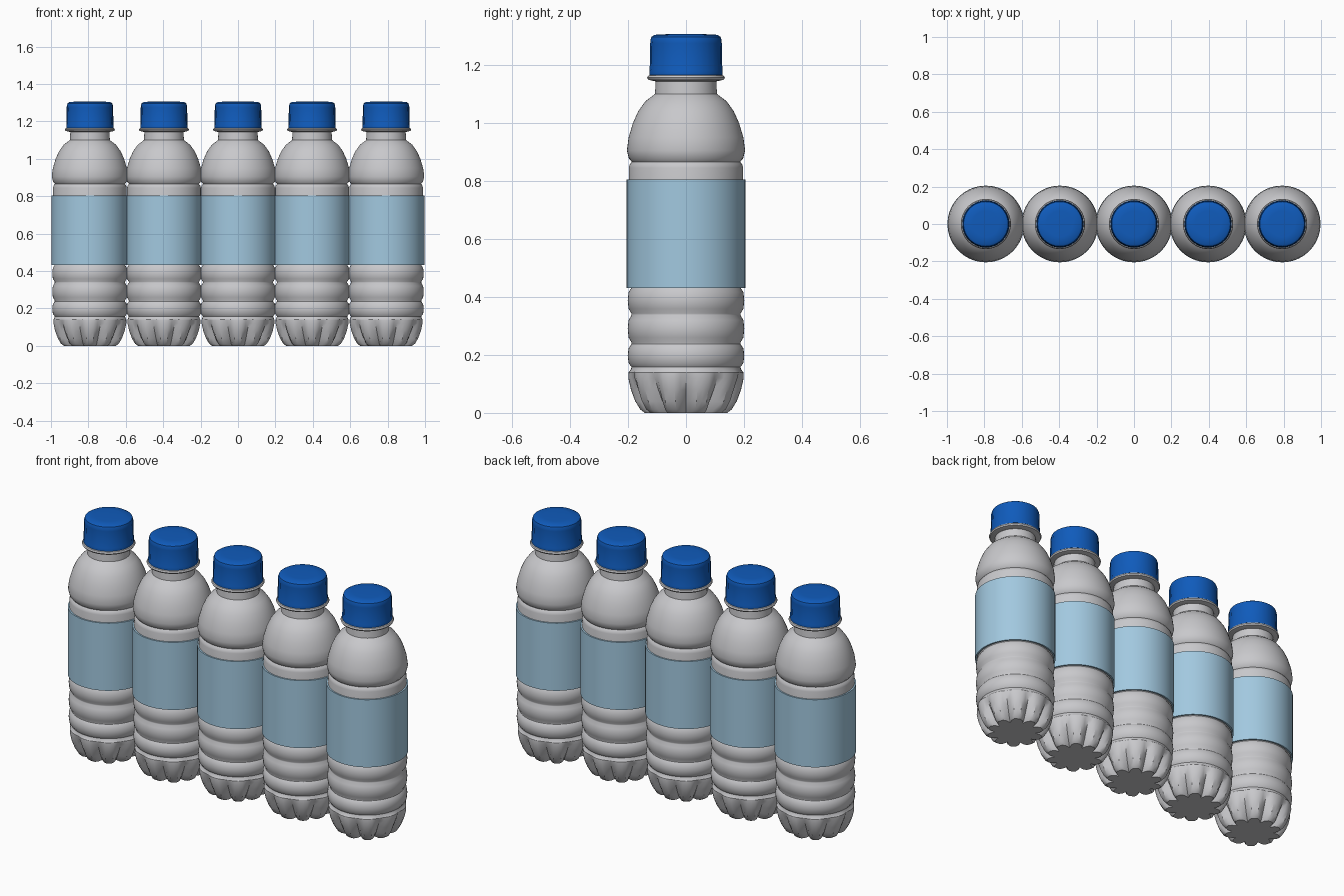
import bpy
import bmesh
import math

if "Cube" in bpy.data.objects:
    bpy.data.objects.remove(bpy.data.objects["Cube"], do_unlink=True)

SEGMENTS = 60
LOBES = 10
SPACING = 0.396
FOOT_TOP = 0.15


def material(name, rgb):
    mat = bpy.data.materials.new(name)
    mat.use_nodes = True
    colour = (*rgb, 1)
    mat.diffuse_color = colour
    mat.node_tree.nodes["Principled BSDF"].inputs["Base Color"].default_value = colour
    return mat


def lathe(name, profile, mat, shape=None, close=True):
    """Turn an (r, z) profile around z; shape scales the radius by ring and segment."""
    bm = bmesh.new()
    rings = []
    for r, z in profile:
        ring = []
        for i in range(SEGMENTS):
            a = math.tau * i / SEGMENTS
            rr = r * (shape(i, z) if shape else 1)
            ring.append(bm.verts.new((rr * math.cos(a), rr * math.sin(a), z)))
        rings.append(ring)
    for low, high in zip(rings, rings[1:]):
        for i in range(SEGMENTS):
            j = (i + 1) % SEGMENTS
            bm.faces.new((low[i], low[j], high[j], high[i]))
    if close:
        bm.faces.new(rings[0][::-1])
        bm.faces.new(rings[-1])
    mesh = bpy.data.meshes.new(name)
    bm.to_mesh(mesh)
    bm.free()
    mesh.materials.append(mat)
    obj = bpy.data.objects.new(name, mesh)
    bpy.context.collection.objects.link(obj)
    bpy.ops.object.select_all(action="DESELECT")
    obj.select_set(True)
    bpy.context.view_layer.objects.active = obj
    bpy.ops.object.shade_smooth_by_angle(angle=math.radians(35))
    return obj


def foot_grooves(i, z):
    """V-shaped grooves between the feet, deepest at the floor."""
    if z >= FOOT_TOP:
        return 1
    valley = max(0, math.cos(math.tau * i * LOBES / SEGMENTS)) ** 1.5
    return 1 - 0.27 * valley * (1 - z / FOOT_TOP) ** 0.8


def grip(i, z):
    """Fine vertical ribs on the side of the cap."""
    return 0.98 if i % 2 and 1.18 < z < 1.28 else 1


plastic = material("clear grey plastic", (0.58, 0.58, 0.6))
blue = material("blue cap", (0.005, 0.105, 0.5))
pale_blue = material("pale blue label", (0.36, 0.58, 0.74))

# Bottle: feet, ribbed lower wall, label wall, domed shoulder and neck
body_profile = [(0.142, 0), (0.158, 0.012), (0.175, 0.04), (0.19, 0.08),
                (0.199, 0.12), (0.198, 0.14), (0.19, FOOT_TOP)]
for bottom, top in ((0.155, 0.24), (0.24, 0.34), (0.34, 0.435)):
    h = top - bottom
    body_profile += [(0.188, bottom + 0.003), (0.198, bottom + h * 0.2),
                     (0.201, bottom + h * 0.5), (0.198, top - h * 0.2),
                     (0.188, top - 0.003)]
body_profile += [(0.197, 0.45), (0.197, 0.845), (0.194, 0.857), (0.187, 0.866),
                 (0.197, 0.878), (0.204, 0.905), (0.198, 0.95), (0.183, 1.0),
                 (0.165, 1.04), (0.14, 1.075), (0.107, 1.1), (0.104, 1.15)]
bottle = lathe("bottle", body_profile, plastic, foot_grooves)

# Collar under the cap
collar = lathe("neck_collar", [(0.104, 1.143), (0.13, 1.149), (0.134, 1.156),
                               (0.13, 1.163), (0.118, 1.168)], plastic)

# Wrapped label, a thin shell with turned-in edges
label = lathe("label", [(0.196, 0.431), (0.205, 0.431), (0.205, 0.805),
                        (0.196, 0.805)], pale_blue, close=False)

# Screw cap
cap = lathe("cap", [(0.122, 1.164), (0.126, 1.166), (0.126, 1.18), (0.126, 1.184),
                    (0.124, 1.275), (0.123, 1.285), (0.119, 1.297),
                    (0.108, 1.304), (0.07, 1.306)], blue, grip)

# Row of five bottles
for part in (bottle, collar, label, cap):
    base_name = part.name
    part.name = base_name + "_3"
    for n in (-2, -1, 1, 2):
        copy = part.copy()
        copy.name = f"{base_name}_{n + 3}"
        copy.location.x = n * SPACING
        bpy.context.collection.objects.link(copy)
